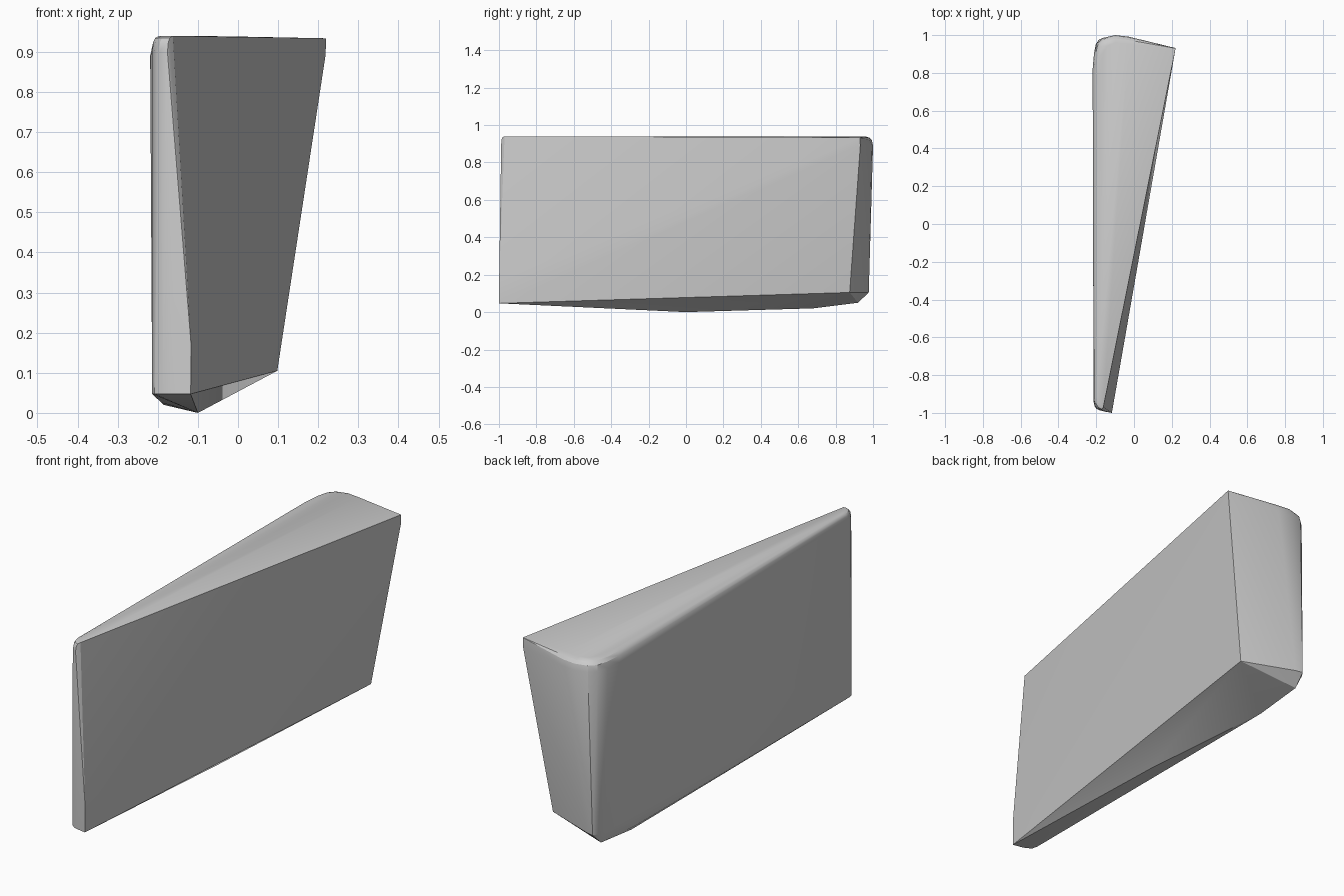
import bpy, bmesh

if "Cube" in bpy.data.objects:
    bpy.data.objects.remove(bpy.data.objects["Cube"])

# Rounded plan outlines of the left side, at the shoulder and near the base
front_top = [(-.214, -.93), (-.208, -.96), (-.197, -.979), (-.176, -.988)]
back_top = [(-.219, .82), (-.212, .90), (-.197, .955), (-.165, .985),
            (-.10, 1.0), (-.03, .992)]
front_low = [(-.214, -.94), (-.208, -.967), (-.185, -.985), (-.155, -.993), (-.118, -1.0)]
back_low = [(-.214, .82), (-.21, .90), (-.203, .95), (-.185, .977), (-.15, .97)]

points = []


def ring(outline, z, inset=0.0):
    """Add an outline at height z, pulled in towards the middle of the body."""
    for x, y in outline:
        side = min(1.0, max(0.0, (-.10 - x) / .10))
        points.append((x + inset * side, y - inset * (1 if y > 0 else -1), z))


# Softened top rim
for z, inset in ((.89, 0), (.918, .006), (.932, .018), (.939, .04)):
    ring(back_top, z, inset)
for z, inset in ((.90, 0), (.925, .003), (.935, .008), (.94, .018)):
    ring(front_top, z, inset)

# Lower sides
ring(front_low, .047)
ring(front_low[:-1], .08)
ring(back_low, .105)

# Sharp right-hand edge and front lower edge
points += [(.22, .93, .934), (.218, .932, .89), (.098, .875, .105), (-.117, -.999, .17)]

# Keel under the body
points += [(-.10, 0, 0), (-.185, .68, .02), (-.19, .92, .05), (-.19, 0, .025),
           (-.213, .68, .05)]

bm = bmesh.new()
for p in points:
    bm.verts.new(p)
hull = bmesh.ops.convex_hull(bm, input=bm.verts)
loose = {g for g in hull["geom_interior"] + hull["geom_unused"]
         if isinstance(g, bmesh.types.BMVert)}
bmesh.ops.delete(bm, geom=list(loose), context='VERTS')
bmesh.ops.recalc_face_normals(bm, faces=bm.faces)

mesh = bpy.data.meshes.new("wedge_body")
bm.to_mesh(mesh)
bm.free()
body = bpy.data.objects.new("wedge_body", mesh)
bpy.context.collection.objects.link(body)
bpy.context.view_layer.objects.active = body
body.select_set(True)
bpy.ops.object.shade_smooth_by_angle(angle=.45)
